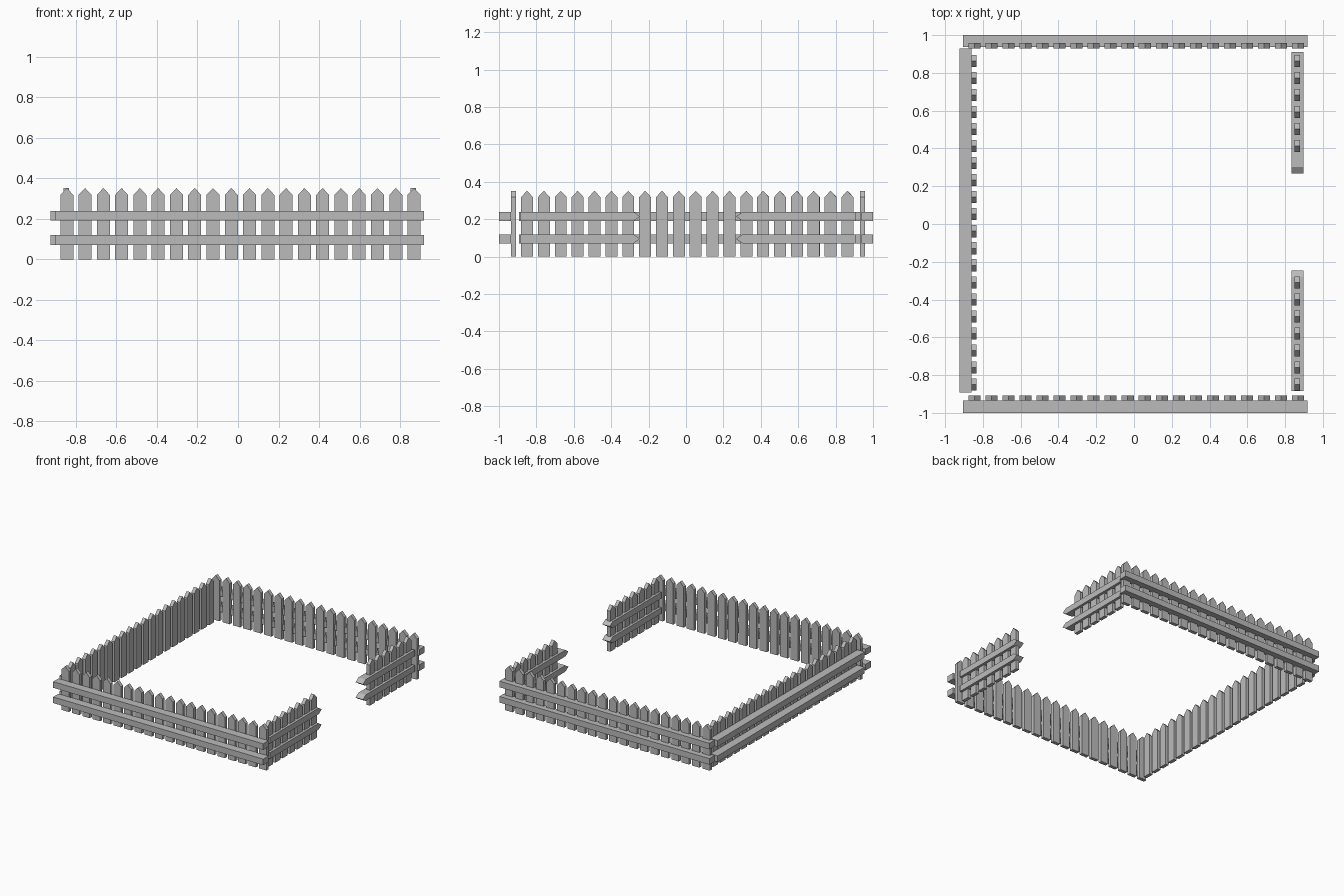
import bpy
import bmesh
from mathutils import Vector

cube = bpy.data.objects.get("Cube")
if cube:
    bpy.data.objects.remove(cube)

grey = bpy.data.materials.new("plain_grey")
grey.use_nodes = True
grey.diffuse_color = (0.5, 0.5, 0.5, 1)
grey.node_tree.nodes["Principled BSDF"].inputs["Base Color"].default_value = (0.5, 0.5, 0.5, 1)

PITCH = 0.0902
WIDTH, THICK = 0.064, 0.027
SHOULDER, TIP = 0.318, 0.352
RAIL_LOW, RAIL_GAP, RAIL_HIGH = 0.071, 0.12, 0.048


def prism(name, outline, depth, count, step):
    """Extrude a flat outline along depth, then repeat it with an array."""
    bm = bmesh.new()
    face = bm.faces.new([bm.verts.new(p) for p in outline])
    result = bmesh.ops.extrude_face_region(bm, geom=[face])
    moved = [g for g in result["geom"] if isinstance(g, bmesh.types.BMVert)]
    bmesh.ops.translate(bm, verts=moved, vec=Vector(depth))
    bmesh.ops.recalc_face_normals(bm, faces=bm.faces)
    mesh = bpy.data.meshes.new(name)
    bm.to_mesh(mesh)
    bm.free()
    mesh.materials.append(grey)
    obj = bpy.data.objects.new(name, mesh)
    bpy.context.collection.objects.link(obj)
    array = obj.modifiers.new("repeat", "ARRAY")
    array.count = count
    array.use_relative_offset = False
    array.use_constant_offset = True
    array.constant_offset_displace = step
    return obj


def pickets(name, axis, first, across, count):
    """Row of pointed boards running along the x or y axis."""
    h = WIDTH / 2
    shape = [(-h, 0), (h, 0), (h, SHOULDER), (0, TIP), (-h, SHOULDER)]
    if axis == "x":
        outline = [(first + u, across, z) for u, z in shape]
        prism(name, outline, (0, THICK, 0), count, (PITCH, 0, 0))
    else:
        outline = [(across, first + u, z) for u, z in shape]
        prism(name, outline, (THICK, 0, 0), count, (0, PITCH, 0))


def rails(name, x0, x1, y0, y1):
    """Upper and lower square-ended rails."""
    outline = [(x0, y0, RAIL_LOW), (x1, y0, RAIL_LOW), (x1, y1, RAIL_LOW), (x0, y1, RAIL_LOW)]
    prism(name, outline, (0, 0, RAIL_HIGH), 2, (0, 0, RAIL_GAP))


def pointed_rails(name, x0, x1, butt, tip):
    """Upper and lower rails with a point facing the gateway."""
    neck = tip + (0.035 if butt > tip else -0.035)
    top = RAIL_LOW + RAIL_HIGH
    shape = [(butt, RAIL_LOW), (neck, RAIL_LOW), (tip, (RAIL_LOW + top) / 2),
             (neck, top), (butt, top)]
    prism(name, [(x0, y, z) for y, z in shape], (x1 - x0, 0, 0), 2, (0, 0, RAIL_GAP))


# Front and back sides
pickets("front_pickets", "x", -0.845, -0.935, 20)
rails("front_rails", -0.904, 0.919, -1.0, -0.935)
pickets("back_pickets", "x", -0.845, 0.93, 20)
rails("back_rails", -0.904, 0.919, 0.938, 1.0)

# Closed right side
pickets("right_pickets", "y", -0.85, -0.861, 20)
rails("right_rails", -0.925, -0.861, -0.893, 0.929)

# Left side with the open gateway
pickets("left_front_pickets", "y", -0.85, 0.851, 7)
pointed_rails("left_front_rails", 0.833, 0.897, -0.885, -0.245)
pickets("left_back_pickets", "y", 0.863 - 5 * PITCH, 0.851, 6)
pointed_rails("left_back_rails", 0.833, 0.897, 0.91, 0.268)
